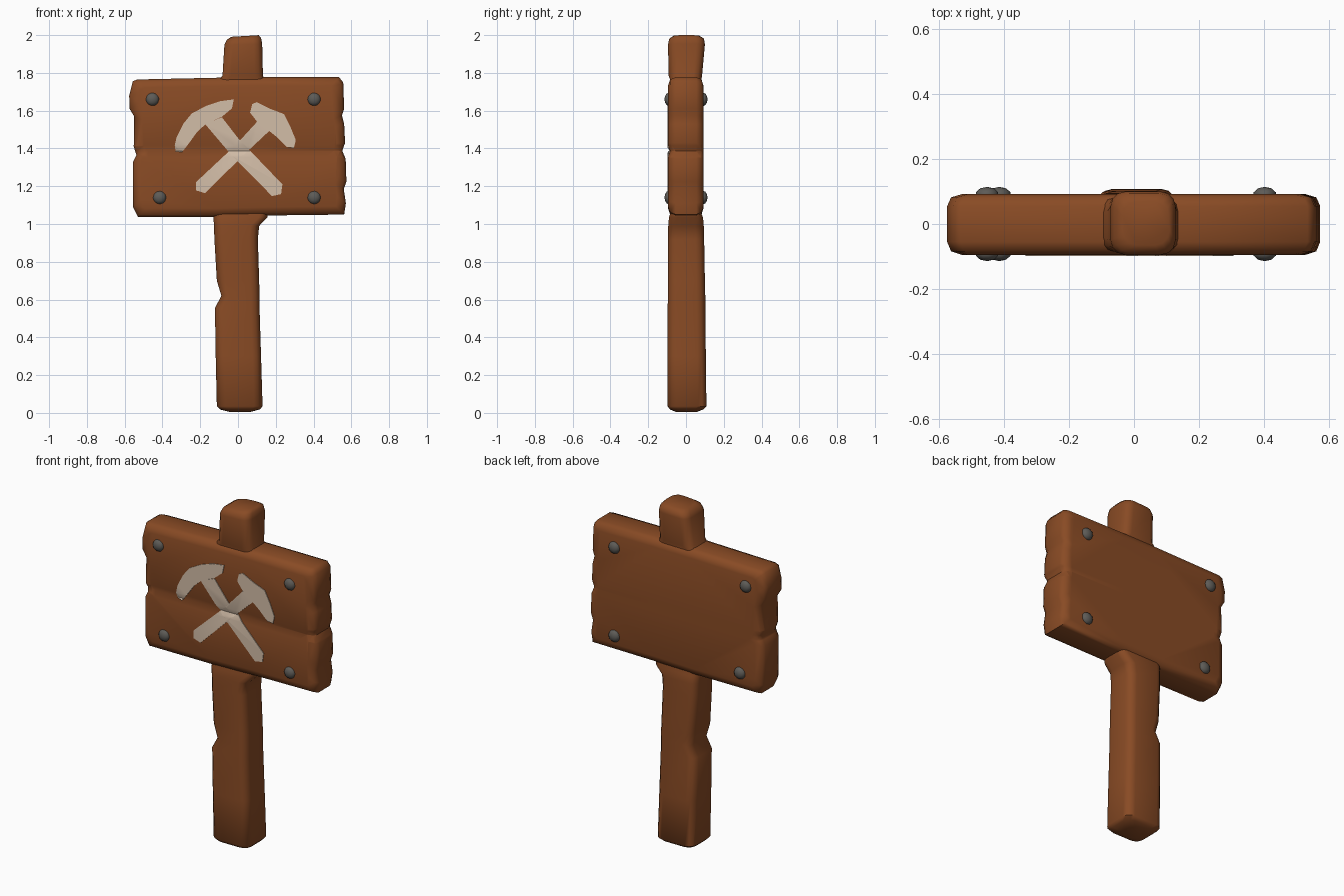
import bpy, bmesh, math
from mathutils import Vector


def material(name, rgb):
    m = bpy.data.materials.new(name)
    m.diffuse_color = (*rgb, 1)
    return m


WOOD = material("brown wood", (0.25, 0.07, 0.018))
PAINT = material("pale paint", (0.65, 0.51, 0.39))
IRON = material("dark iron", (0.11, 0.105, 0.095))


def loft(bm, rings):
    """Skin closed rings of equal length and cap both ends."""
    loops = [[bm.verts.new(p) for p in ring] for ring in rings]
    n = len(loops[0])
    for a, b in zip(loops, loops[1:]):
        for i in range(n):
            j = (i + 1) % n
            bm.faces.new((a[i], a[j], b[j], b[i]))
    bm.faces.new(loops[0][::-1])
    bm.faces.new(loops[-1])
    bmesh.ops.recalc_face_normals(bm, faces=bm.faces)


def groove(bm):
    """Press the shallow seam between the two planks into the front."""
    bmesh.ops.triangulate(bm, faces=bm.faces)
    for z in (1.355, 1.387, 1.415):
        bmesh.ops.bisect_plane(bm, geom=bm.verts[:] + bm.edges[:] + bm.faces[:],
                               plane_co=(0, 0, z), plane_no=(0, 0, 1))
    for v in bm.verts:
        if v.co.y < -0.08 and abs(v.co.z - 1.387) < 0.004:
            v.co.y += 0.01


def finish(bm, name, mat, angle=50):
    me = bpy.data.meshes.new(name)
    bm.to_mesh(me)
    bm.free()
    me.materials.append(mat)
    ob = bpy.data.objects.new(name, me)
    bpy.context.collection.objects.link(ob)
    bpy.ops.object.select_all(action='DESELECT')
    ob.select_set(True)
    bpy.context.view_layer.objects.active = ob
    bpy.ops.object.shade_smooth_by_angle(angle=math.radians(angle))
    return ob


# Post: rounded square sections (z, x0, x1, y0, y1), tilted at the ends
def section(z, x0, x1, y0, y1, tilt=0.0, k=0.045):
    pts = []
    for cx, cy, a0 in ((x1 - k, y1 - k, 0), (x0 + k, y1 - k, 90),
                       (x0 + k, y0 + k, 180), (x1 - k, y0 + k, 270)):
        for s in (0, 30, 60, 90):
            a = math.radians(a0 + s)
            x = cx + k * math.cos(a)
            pts.append((x, cy + k * math.sin(a), z + tilt * x))
    return pts


bm = bmesh.new()
loft(bm, [section(*s) for s in (
    (0.004, -0.04, 0.06, -0.05, 0.055),
    (0.018, -0.095, 0.115, -0.085, 0.09),
    (0.035, -0.112, 0.13, -0.097, 0.108),
    (0.30, -0.118, 0.122, -0.097, 0.105),
    (0.555, -0.122, 0.114, -0.097, 0.102),
    (0.62, -0.088, 0.114, -0.096, 0.102),
    (0.70, -0.112, 0.112, -0.096, 0.10),
    (0.92, -0.125, 0.105, -0.095, 0.096),
    (0.99, -0.127, 0.112, -0.094, 0.094),
    (1.035, -0.13, 0.155, -0.09, 0.09),
    (1.06, -0.13, 0.16, -0.082, 0.08),
    (1.76, -0.11, 0.145, -0.082, 0.08),
    (1.785, -0.082, 0.132, -0.092, 0.085),
    (1.95, -0.072, 0.128, -0.095, 0.10, 0.03),
    (1.978, -0.06, 0.122, -0.088, 0.095, 0.05),
    (1.993, -0.035, 0.11, -0.065, 0.07, 0.06),
)])
finish(bm, "post", WOOD)

# Board: worn plank outline with rounded front and back rims
outline = [
    (-0.535, 1.765), (-0.08, 1.775), (0.15, 1.778), (0.535, 1.777),
    (0.557, 1.75), (0.562, 1.61), (0.55, 1.575), (0.562, 1.53),
    (0.567, 1.43), (0.552, 1.387), (0.57, 1.345), (0.574, 1.225),
    (0.56, 1.185), (0.571, 1.11), (0.562, 1.05), (0.15, 1.045),
    (-0.13, 1.037), (-0.53, 1.037), (-0.556, 1.09), (-0.557, 1.325),
    (-0.538, 1.365), (-0.552, 1.41), (-0.55, 1.57), (-0.574, 1.61),
    (-0.576, 1.68), (-0.557, 1.755)]
rims = [(-0.095, 0.045), (-0.084, 0.012), (-0.055, 0),
        (0.055, 0), (0.082, 0.012), (0.092, 0.045)]
bm = bmesh.new()
loft(bm, [[(x * (1 - i / 0.57), y, 1.41 + (z - 1.41) * (1 - i / 0.367))
           for x, z in outline] for y, i in rims])
groove(bm)
finish(bm, "board", WOOD)

# Painted crossed tools: thin plates following the seam
pick_head = [(-0.335, 1.415), (-0.325, 1.46), (-0.29, 1.53), (-0.245, 1.585),
             (-0.17, 1.625), (-0.095, 1.65), (-0.022, 1.66), (-0.032, 1.612),
             (-0.085, 1.568), (-0.17, 1.53), (-0.217, 1.487), (-0.265, 1.42),
             (-0.297, 1.38), (-0.33, 1.385)]
pick_handle = [(-0.175, 1.53), (-0.085, 1.565), (0.0, 1.455), (0.235, 1.21),
               (0.228, 1.158), (0.18, 1.148), (-0.035, 1.365)]
hammer_head = [(0.064, 1.59), (0.075, 1.635), (0.1, 1.645), (0.17, 1.61),
               (0.243, 1.582), (0.275, 1.52), (0.306, 1.445), (0.296, 1.402),
               (0.259, 1.407), (0.206, 1.46), (0.16, 1.497), (0.104, 1.537)]
hammer_handle = [(0.1, 1.54), (0.168, 1.495), (0.04, 1.375), (-0.175, 1.163),
                 (-0.222, 1.178), (-0.222, 1.222), (-0.01, 1.42)]
for name, pts in (("painted_pick_head", pick_head),
                  ("painted_pick_handle", pick_handle),
                  ("painted_hammer_head", hammer_head),
                  ("painted_hammer_handle", hammer_handle)):
    bm = bmesh.new()
    loft(bm, [[(x, y, z) for x, z in pts] for y in (-0.099, -0.093)])
    groove(bm)
    finish(bm, name, PAINT, 30)

# Bolts: flattened domes through both faces
for i, (x, z) in enumerate(((-0.453, 1.66), (0.403, 1.66),
                            (-0.415, 1.14), (0.403, 1.14))):
    for side, y in (("front", -0.09), ("back", 0.09)):
        bm = bmesh.new()
        bmesh.ops.create_icosphere(bm, subdivisions=2, radius=0.036)
        for v in bm.verts:
            v.co = Vector((v.co.x + x, v.co.y * 0.68 + y, v.co.z + z))
        finish(bm, f"bolt_{side}_{i + 1}", IRON)
